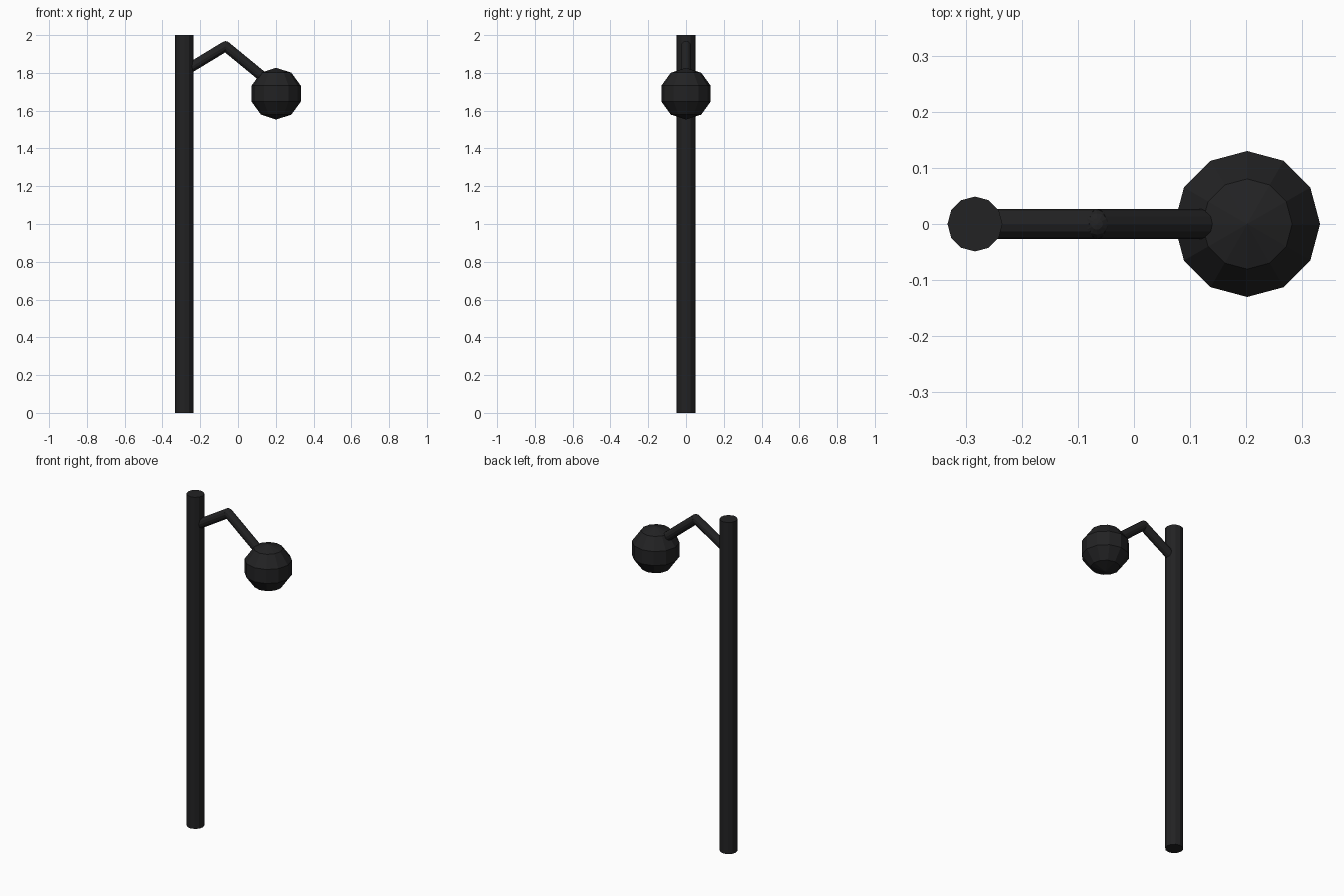
import bpy
from mathutils import Vector

if "Cube" in bpy.data.objects:
    bpy.data.objects.remove(bpy.data.objects["Cube"])

black = bpy.data.materials.new("black_metal")
black.diffuse_color = (0.016, 0.016, 0.017, 1)
black.use_nodes = True
black.node_tree.nodes["Principled BSDF"].inputs["Base Color"].default_value = black.diffuse_color


def finish(name):
    ob = bpy.context.object
    ob.name = name
    ob.data.materials.append(black)
    return ob


def rod(name, a, b, radius):
    """12-sided cylinder running from a to b."""
    a, b = Vector(a), Vector(b)
    d = b - a
    bpy.ops.mesh.primitive_cylinder_add(
        vertices=12, radius=radius, depth=d.length, location=(a + b) / 2,
        rotation=d.to_track_quat('Z', 'Y').to_euler())
    return finish(name)


def ball(name, centre, radius, rings):
    bpy.ops.mesh.primitive_uv_sphere_add(
        segments=12, ring_count=rings, radius=radius, location=centre)
    return finish(name)


# Bent arm: pole, elbow, globe
pole_end = (-0.285, 0, 1.808)
elbow = (-0.066, 0, 1.941)
globe_end = (0.18, 0, 1.739)

rod("pole", (-0.284, 0, 0), (-0.284, 0, 2), 0.049)
rod("arm_lower", pole_end, elbow, 0.027)
rod("arm_upper", elbow, globe_end, 0.027)
ball("arm_elbow", elbow, 0.027, 8)

# Faceted lamp globe
ball("lamp_globe", (0.202, 0, 1.69), 0.137, 5)
